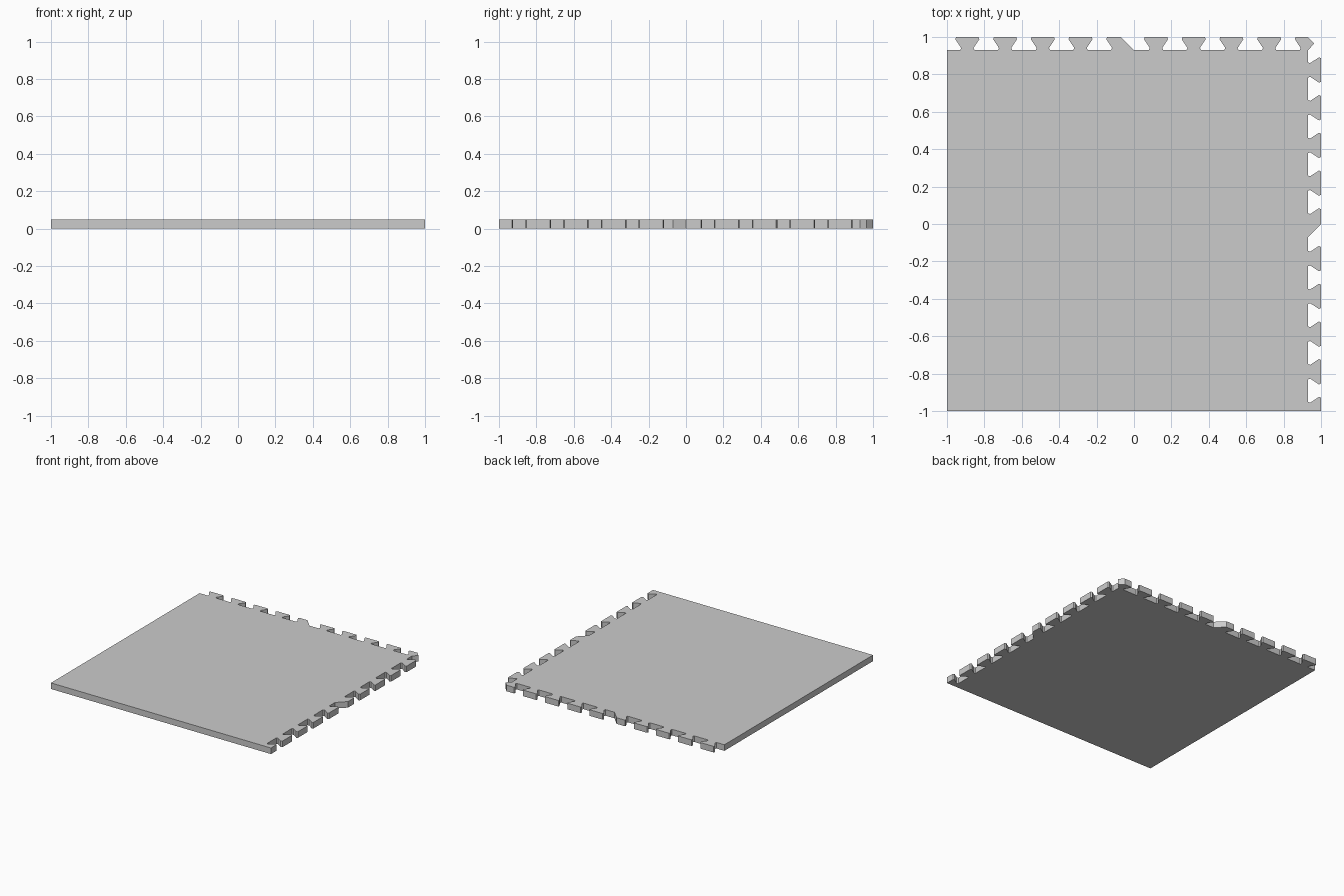
import bpy, bmesh

if "Cube" in bpy.data.objects:
    bpy.data.objects.remove(bpy.data.objects["Cube"])

DEPTH, THICK, PITCH, FIRST = 0.07, 0.05, 0.2017, -0.891

# Left half of one dovetail: (offset from tooth centre, depth)
HALF = [(-0.0385, 0.0), (-0.033, 0.011), (-0.064, 0.058), (-0.060, DEPTH)]
MIRRORED = [(-o, d) for o, d in reversed(HALF)]


def joint_edge():
    """Interlocking line along one side as (position, depth) pairs."""
    pts = []
    for k in range(10):
        c = FIRST + k * PITCH
        pts += [(c + o, d) for o, d in HALF]
        if k == 4:      # slanted key at the middle of the side
            pts += [(-DEPTH, DEPTH), (0.0, 0.0)]
        elif k == 9:    # last tooth stops at the corner
            pts.append((1 - DEPTH, DEPTH))
        else:
            pts += [(c + o, d) for o, d in MIRRORED]
    return pts


edge = joint_edge()
outline = [(-1, -1), (1, -1)]
outline += [(1 - d, t) for t, d in edge]                          # sockets on the right
outline.append((1 - DEPTH / 2, 1 - DEPTH / 2))                    # corner point
outline += [(t, 1 - DEPTH + d) for t, d in reversed(edge)]        # teeth at the back
outline.append((-1, 1 - DEPTH))

# Flat tile: fill the outline and extrude it upward
bm = bmesh.new()
face = bm.faces.new([bm.verts.new((x, y, 0)) for x, y in outline])
top = bmesh.ops.extrude_face_region(bm, geom=[face], use_keep_orig=True)["geom"]
bmesh.ops.translate(bm, vec=(0, 0, THICK),
                    verts=[v for v in top if isinstance(v, bmesh.types.BMVert)])
bmesh.ops.recalc_face_normals(bm, faces=bm.faces[:])
mesh = bpy.data.meshes.new("floor_tile")
bm.to_mesh(mesh)
bm.free()
bpy.context.collection.objects.link(bpy.data.objects.new("floor_tile", mesh))
